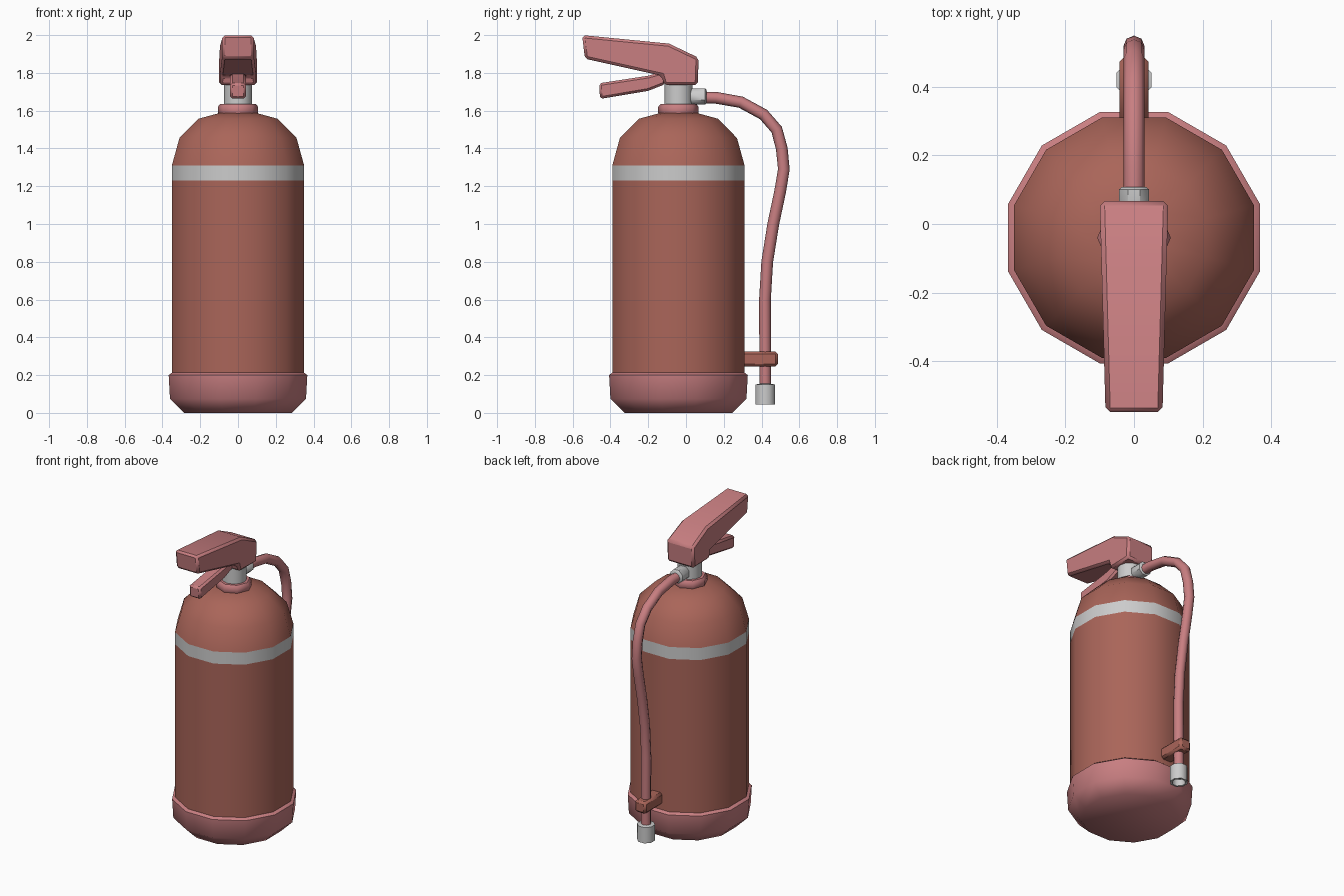
import bpy, bmesh, math
from mathutils import Vector, Matrix

if "Cube" in bpy.data.objects:
    bpy.data.objects.remove(bpy.data.objects["Cube"])

CY = -0.04  # body axis in y


def material(name, rgb):
    m = bpy.data.materials.new(name)
    m.diffuse_color = (*rgb, 1)
    m.use_nodes = True
    m.node_tree.nodes["Principled BSDF"].inputs["Base Color"].default_value = m.diffuse_color
    return m


RED = material("red_paint", (0.40, 0.13, 0.10))
PINK = material("pink_plastic", (0.58, 0.21, 0.22))


def finish(name, bm, mat=None, bevel=0, angle=45):
    bmesh.ops.recalc_face_normals(bm, faces=bm.faces)
    me = bpy.data.meshes.new(name)
    bm.to_mesh(me)
    bm.free()
    ob = bpy.data.objects.new(name, me)
    bpy.context.collection.objects.link(ob)
    if mat:
        me.materials.append(mat)
    bpy.ops.object.select_all(action='DESELECT')
    ob.select_set(True)
    bpy.context.view_layer.objects.active = ob
    bpy.ops.object.shade_smooth_by_angle(angle=math.radians(angle))
    if bevel:
        b = ob.modifiers.new("bevel", 'BEVEL')
        b.width, b.segments = bevel, 1
    return ob


def skin(bm, rings, caps=True):
    loops = [[bm.verts.new(p) for p in ring] for ring in rings]
    n = len(loops[0])
    for a, b in zip(loops, loops[1:]):
        for i in range(n):
            j = (i + 1) % n
            bm.faces.new((a[i], a[j], b[j], b[i]))
    if caps:
        bm.faces.new(loops[0])
        bm.faces.new(loops[-1])


def lathe(name, profile, sides, loc, mat=None, turn=0.0, rot=None, caps=True):
    """Revolve (radius, height) points about a local z axis."""
    m = Matrix.Translation(loc) @ (rot or Matrix())
    rings = [[m @ Vector((r * math.cos(turn + 2 * math.pi * i / sides),
                          r * math.sin(turn + 2 * math.pi * i / sides), z))
              for i in range(sides)] for r, z in profile]
    bm = bmesh.new()
    skin(bm, rings, caps)
    return finish(name, bm, mat)


def side_plate(name, points, width, mat, bevel):
    """Extrude a side profile of (y, z) across x; width(y) is the half width."""
    bm = bmesh.new()
    skin(bm, [[(s * width(y), y, z) for y, z in points] for s in (-1, 1)])
    return finish(name, bm, mat, bevel, 35)


# Twelve-sided cylinder; flats face the axes
K = 1 / math.cos(math.pi / 12)
def tank(name, profile, mat, caps=True):
    return lathe(name, [(r * K, z) for r, z in profile], 12, (0, CY, 0), mat,
                 math.pi / 12, caps=caps)


tank("base_boot", [(0.285, 0), (0.36, 0.075), (0.367, 0.2), (0.35, 0.213)], PINK)
tank("cylinder", [(0.35, 0.205), (0.35, 1.23)], RED, False)
tank("label_band", [(0.35, 1.23), (0.35, 1.31)], None, False)
tank("shoulder", [(0.35, 1.31), (0.31, 1.455), (0.21, 1.557), (0.10, 1.587)], RED)

# Neck
lathe("neck_collar", [(0.098, 1.575), (0.107, 1.587), (0.107, 1.62), (0.095, 1.635)],
      8, (0, CY, 0), PINK)
lathe("valve_neck", [(0.075, 1.62), (0.075, 1.75)], 12, (0, CY, 0))

# Handle and squeeze lever
side_plate("handle", [(-0.55, 2.0), (-0.09, 1.955), (0.067, 1.88), (0.062, 1.735),
                      (-0.115, 1.735), (-0.13, 1.785), (-0.535, 1.875)],
           lambda y: 0.1 - 0.017 * (0.07 - y) / 0.62, PINK, 0.014)
side_plate("lever", [(-0.46, 1.745), (-0.2, 1.785), (-0.11, 1.81), (-0.11, 1.74),
                     (-0.2, 1.705), (-0.455, 1.662)],
           lambda y: 0.042, PINK, 0.012)

# Hose fitting, along +y
lathe("hose_fitting", [(0.04, 0), (0.047, 0.012), (0.047, 0.083), (0.038, 0.09)],
      8, (0, 0.018, 1.675), None, math.pi / 8, Matrix.Rotation(-math.pi / 2, 4, 'X'))

# Hose swept along a path in the x = 0 plane
path = [Vector((0, y, z)) for y, z in (
    (0.08, 1.67), (0.16, 1.668), (0.29, 1.645), (0.41, 1.58), (0.48, 1.5),
    (0.507, 1.4), (0.518, 1.29), (0.498, 1.17), (0.462, 1.0), (0.43, 0.8),
    (0.418, 0.6), (0.42, 0.13))]
rings = []
for i, p in enumerate(path):
    t = (path[min(i + 1, len(path) - 1)] - path[max(i - 1, 0)]).normalized()
    side = Vector((1, 0, 0))
    up = side.cross(t)
    rings.append([p + 0.031 * (math.cos(a) * up + math.sin(a) * side)
                  for a in (k * math.pi / 4 for k in range(8))])
bm = bmesh.new()
skin(bm, rings)
finish("hose", bm, PINK, 0, 60)

# Nozzle with a recessed mouth
lathe("nozzle", [(0.03, 0.155), (0.055, 0.15), (0.055, 0.045), (0.042, 0.045),
                 (0.038, 0.085)], 8, (0, 0.42, 0), None, math.pi / 8)

# Clip holding the hose to the cylinder
side_plate("hose_clip", [(0.29, 0.245), (0.487, 0.245), (0.487, 0.325), (0.29, 0.325)],
           lambda y: 0.042, RED, 0.014)
